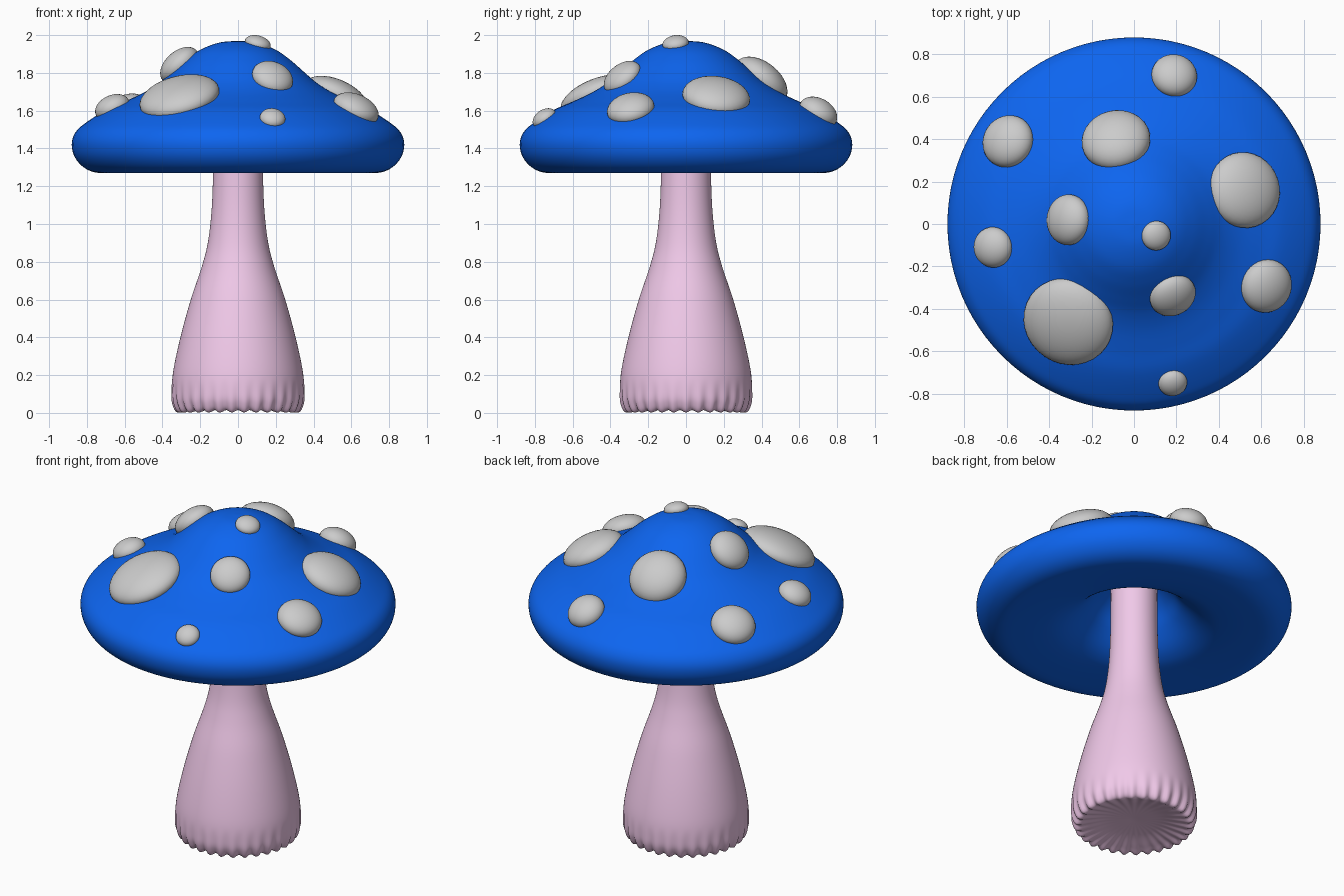
import bpy, bmesh, math
from mathutils import Vector, Matrix

if "Cube" in bpy.data.objects:
    bpy.data.objects.remove(bpy.data.objects["Cube"])


def spline(pts, steps=6):
    """Smooth curve through a few (radius, height) points."""
    p = [Vector(q) for q in pts]
    p = [2 * p[0] - p[1]] + p + [2 * p[-1] - p[-2]]
    out = []
    for a, b, c, d in zip(p, p[1:], p[2:], p[3:]):
        for i in range(steps):
            t = i / steps
            out.append(0.5 * (2 * b + (c - a) * t + (2 * a - 5 * b + 4 * c - d) * t * t
                              + (3 * b - a - 3 * c + d) * t ** 3))
    return out + [p[-2]]


def finish(bm, name, mat=None):
    bmesh.ops.recalc_face_normals(bm, faces=bm.faces)
    for f in bm.faces:
        f.smooth = True
    me = bpy.data.meshes.new(name)
    bm.to_mesh(me)
    bm.free()
    if mat:
        me.materials.append(mat)
    ob = bpy.data.objects.new(name, me)
    bpy.context.collection.objects.link(ob)
    return ob


def lathe(name, profile, segs, mat, shape=lambda r, z, a: (r, z)):
    bm = bmesh.new()
    rings = []
    for r, z in profile:
        if r < 1e-4:
            rings.append([bm.verts.new((0, 0, z))] * segs)
            continue
        ring = []
        for i in range(segs):
            a = 2 * math.pi * i / segs
            rr, zz = shape(r, z, a)
            ring.append(bm.verts.new((rr * math.cos(a), rr * math.sin(a), zz)))
        rings.append(ring)
    for lo, hi in zip(rings, rings[1:]):
        for i in range(segs):
            j = (i + 1) % segs
            quad = list(dict.fromkeys((lo[i], lo[j], hi[j], hi[i])))
            bm.faces.new(quad)
    return finish(bm, name, mat)


def material(name, color):
    m = bpy.data.materials.new(name)
    m.diffuse_color = color
    m.use_nodes = True
    m.node_tree.nodes["Principled BSDF"].inputs["Base Color"].default_value = m.diffuse_color
    return m


blue = material("cap_blue", (0.004, 0.13, 0.87, 1))
pink = material("stem_pink", (0.87, 0.58, 0.81, 1))

# Stem: flared foot with a gathered, rippled base
stem_profile = spline([(0, 0.05), (0.15, 0.04), (0.26, 0.018), (0.315, 0.01), (0.342, 0.05),
                       (0.35, 0.11), (0.343, 0.22), (0.305, 0.4), (0.25, 0.6), (0.193, 0.77),
                       (0.16, 0.9), (0.14, 1.07), (0.132, 1.27), (0.13, 1.5), (0.13, 1.66), (0, 1.68)])


def ripple(r, z, a):
    w = max(0, 1 - z / 0.18) * min(1, r / 0.32) ** 3
    c = math.cos(30 * a)
    return r + 0.007 * w * c, z - 0.008 * w * c


lathe("stem", stem_profile, 180, pink, ripple)

# Cap: domed top, rounded rim, hollow underside
top_points = [(0, 1.97), (0.1, 1.96), (0.2, 1.922), (0.28, 1.866), (0.355, 1.8), (0.42, 1.745),
              (0.5, 1.695), (0.6, 1.648), (0.7, 1.604), (0.8, 1.54), (0.857, 1.49), (0.88, 1.43),
              (0.867, 1.36), (0.82, 1.302), (0.75, 1.272)]
under_points = [(0.65, 1.272), (0.52, 1.284), (0.43, 1.303), (0.35, 1.345), (0.27, 1.42),
                (0.2, 1.51), (0.1, 1.6), (0, 1.62)]
cap_profile = spline(top_points + under_points)
lathe("cap", cap_profile, 96, blue)


def cap_surface(r):
    """Height and outward slope normal of the cap top at radius r."""
    for a, b in zip(cap_profile, cap_profile[1:]):
        if a.x <= r <= b.x:
            d = (b - a).normalized()
            return a.y + (b.y - a.y) * (r - a.x) / (b.x - a.x), Vector((-d.y, d.x))


# Spots: flattened domes seated along the cap normal (x, y, radius, height)
spots = [(0.19, 0.70, 0.108, 0.075), (-0.595, 0.39, 0.126, 0.08), (-0.085, 0.395, 0.163, 0.1),
         (-0.31, 0.02, 0.12, 0.075), (-0.665, -0.11, 0.096, 0.065), (0.105, -0.055, 0.07, 0.042),
         (0.52, 0.16, 0.18, 0.09), (0.625, -0.293, 0.127, 0.075), (0.183, -0.337, 0.112, 0.065),
         (-0.31, -0.46, 0.216, 0.095), (0.183, -0.75, 0.068, 0.045)]
for n, (x, y, rad, h) in enumerate(spots, 1):
    r = math.hypot(x, y)
    z, nrm = cap_surface(r)
    normal = Vector((nrm.x * x / r, nrm.x * y / r, nrm.y))
    rot = normal.to_track_quat('Z', 'Y').to_matrix().to_4x4()
    bm = bmesh.new()
    bmesh.ops.create_uvsphere(bm, u_segments=32, v_segments=20, radius=1,
                              matrix=Matrix.Translation((x, y, z)) @ rot @ Matrix.Diagonal((rad, rad, h, 1)))
    finish(bm, f"cap_spot_{n}")
